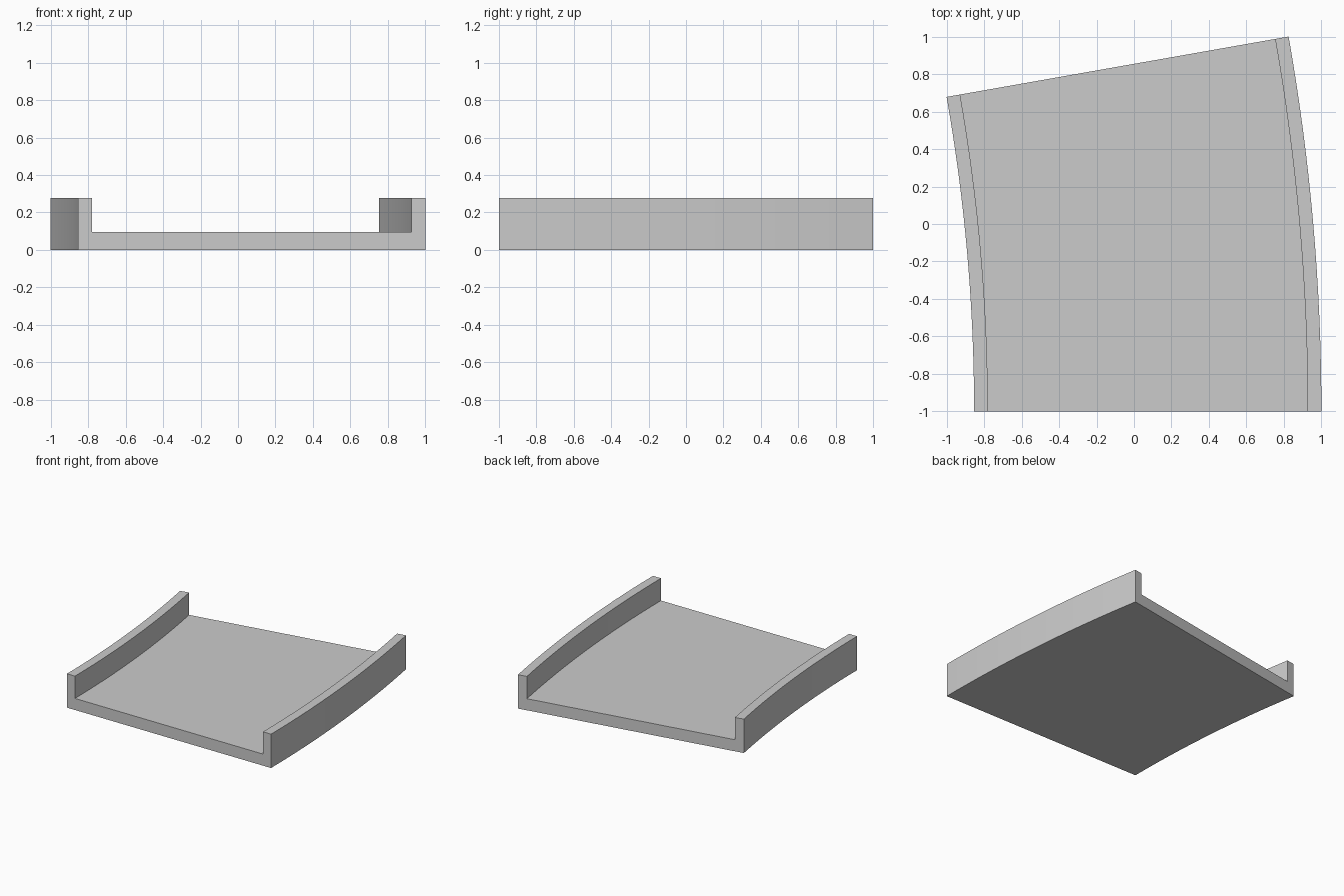
import bpy, bmesh, math
from mathutils import Vector

if "Cube" in bpy.data.objects:
    bpy.data.objects.remove(bpy.data.objects["Cube"])

BEND = math.radians(10)
STEPS = 16
OUTER = 2 / math.sin(BEND)            # outer radius of the bend
CENTRE = Vector((1 - OUTER, -1, 0))   # pivot of the bend
LEFT = (-1 - CENTRE.x) / math.cos(BEND) + CENTRE.x
WALL, FLOOR, TOP = 0.073, 0.095, 0.278

grey = bpy.data.materials.new("light grey")
grey.use_nodes = True
colour = (0.6, 0.6, 0.6, 1)
grey.diffuse_color = colour
grey.node_tree.nodes["Principled BSDF"].inputs["Base Color"].default_value = colour

# U-shaped channel cross-section at the front end
profile = [(LEFT, 0), (1, 0), (1, TOP), (1 - WALL, TOP), (1 - WALL, FLOOR),
           (LEFT + WALL, FLOOR), (LEFT + WALL, TOP), (LEFT, TOP)]

# Sweep the section around the pivot, leaving both ends capped
bm = bmesh.new()
start = bm.faces.new([bm.verts.new((x, -1, z)) for x, z in profile])
swept = bmesh.ops.spin(bm, geom=[start] + start.edges[:] + start.verts[:],
                       cent=CENTRE, axis=(0, 0, 1), angle=BEND,
                       steps=STEPS, use_duplicate=False)
if not start.is_valid or len([f for f in bm.faces if len(f.verts) == len(profile)]) < 2:
    bmesh.ops.holes_fill(bm, edges=[e for e in bm.edges if e.is_boundary], sides=0)
bmesh.ops.recalc_face_normals(bm, faces=bm.faces)

mesh = bpy.data.meshes.new("curved_channel")
bm.to_mesh(mesh)
bm.free()
mesh.materials.append(grey)
channel = bpy.data.objects.new("curved_channel", mesh)
bpy.context.collection.objects.link(channel)

# Smooth along the bend, sharp at the corners
bpy.context.view_layer.objects.active = channel
channel.select_set(True)
bpy.ops.object.shade_smooth_by_angle(angle=math.radians(30))
